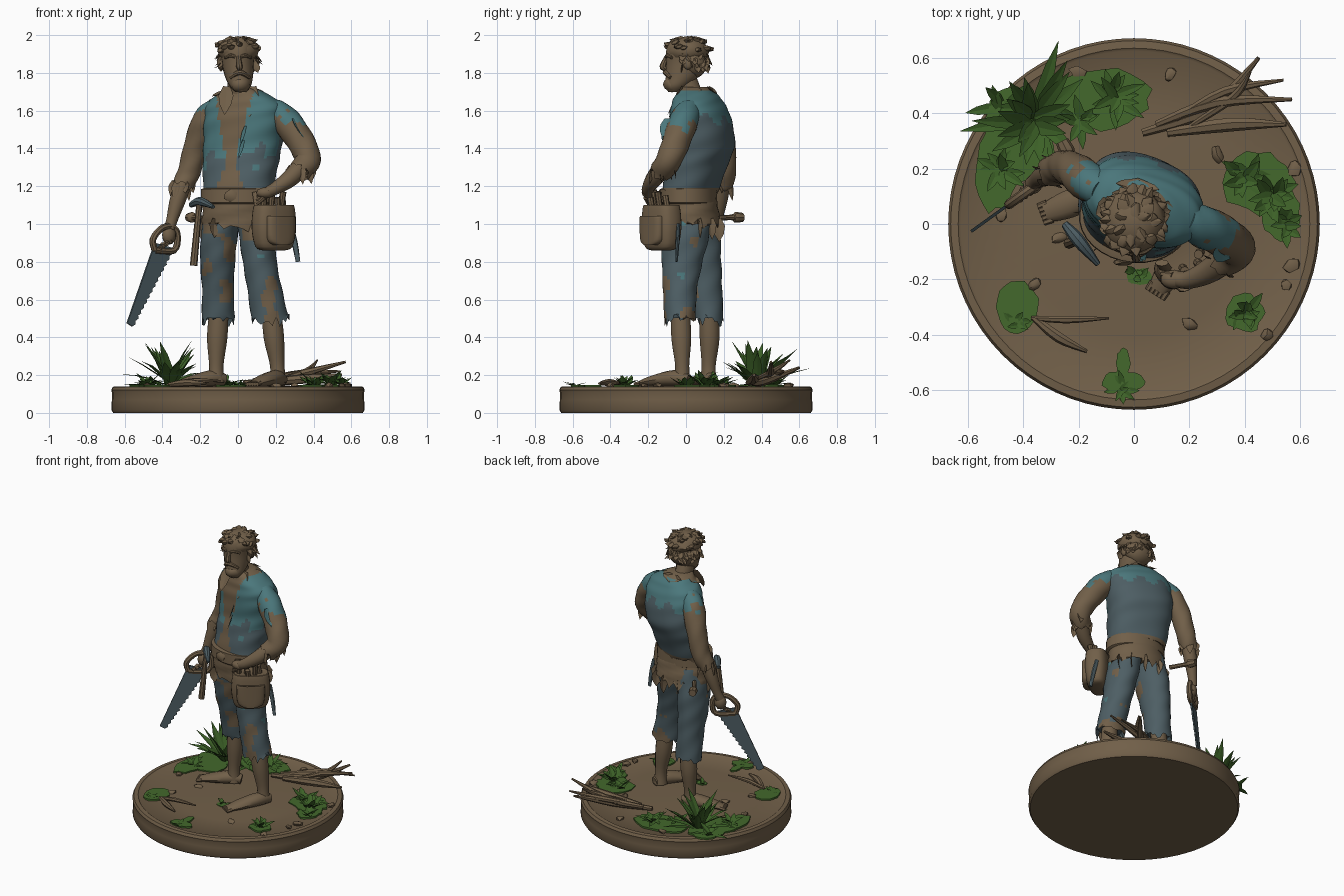
import bpy, bmesh, math, random
from mathutils import Vector, Matrix, noise

random.seed(4)
V, U = Vector, random.uniform
COLS = {"brown": (.165, .115, .066), "teal": (.07, .185, .2), "slate": (.075, .112, .127),
        "moss_green": (.056, .14, .025), "leaf_green": (.045, .118, .02)}
MATS = {}
for k, c in COLS.items():
    MATS[k] = bpy.data.materials.new(k)
    MATS[k].diffuse_color = (*c, 1)


def finish(name, bm, col, rule=None, angle=40):
    """Turn a bmesh into an object; rule(face centre) picks a colour name."""
    bmesh.ops.recalc_face_normals(bm, faces=bm.faces)
    me = bpy.data.meshes.new(name)
    names = [col] + [k for k in COLS if k != col] if rule else [col]
    for k in names:
        me.materials.append(MATS[k])
    for f in bm.faces:
        f.smooth = True
        if rule:
            f.material_index = names.index(rule(f.calc_center_median()))
    bm.to_mesh(me)
    bm.free()
    me.set_sharp_from_angle(angle=math.radians(angle))
    ob = bpy.data.objects.new(name, me)
    bpy.context.collection.objects.link(ob)
    return ob


def tube(name, pts, col="brown", n=14, ref=None, axis=None, ragged=0, rule=None, bump=0, steps=4, power=1):
    """Smooth loft through (x, y, z, radius a, radius b); ragged makes a torn end."""
    P = [tuple(p) if len(p) == 5 else (*p, p[3]) for p in pts]
    E = [P[0]] + P + [P[-1]]
    Q = []
    for i in range(len(P) - 1):
        for s in range(steps):
            t = s / steps
            Q.append([.5 * (2*b + (c-a)*t + (2*a-5*b+4*c-d)*t*t + (3*b-a-3*c+d)*t**3)
                      for a, b, c, d in zip(*E[i:i+4])])
    Q.append(list(P[-1]))
    whole = (V(Q[-1][:3]) - V(Q[0][:3])).normalized()
    ref = V(ref or ((0, 0, 1) if abs(whole.z) < .7 else (0, 1, 0)))
    bm, rings = bmesh.new(), []
    for i, q in enumerate(Q):
        t = V(axis) if axis else (V(Q[min(i+1, len(Q)-1)][:3]) - V(Q[max(i-1, 0)][:3])).normalized()
        s = t.cross(ref).normalized()
        b = s.cross(t)
        ring = []
        for k in range(n):
            a = 2 * math.pi * k / n
            g = 1 + bump * math.sin(3*a + i*6.8/steps)
            ca, sa = [math.copysign(abs(w)**power, w) for w in (math.cos(a), math.sin(a))]
            ring.append(V(q[:3]) + s*max(q[3], .002)*ca*g + b*max(q[4], .002)*sa*g)
        rings.append(ring)
    if ragged:
        c, last = V(Q[-1][:3]), rings[-1]
        rings.append([c + (p-c)*.82 - t*ragged for p in last])
        rings[-2] = [p + t*U(-ragged, ragged) for p in last]
    rv = [[bm.verts.new(p) for p in r] for r in rings]
    for r0, r1 in zip(rv, rv[1:]):
        for k in range(n):
            bm.faces.new((r0[k], r0[(k+1) % n], r1[(k+1) % n], r1[k]))
    bm.faces.new(rv[0])
    bm.faces.new(rv[-1])
    return finish(name, bm, col, rule)


def blob(name, loc, size, col="brown", jitter=0, sub=2, rot=0):
    bm = bmesh.new()
    bmesh.ops.create_icosphere(bm, subdivisions=sub, radius=1)
    for v in bm.verts:
        v.co *= 1 + U(-jitter, jitter)
    bm.transform(Matrix.Translation(loc) @ Matrix.Rotation(rot, 4, 'Z') @ Matrix.Diagonal((*size, 1)))
    return finish(name, bm, col)


def blades(name, items, col="brown"):
    """Pointed bent strips: (base, direction, length, width, droop)."""
    bm = bmesh.new()
    for base, d, L, w, droop in items:
        d = V(d).normalized()
        s = d.cross(V((0, 0, 1)) if abs(d.z) < .97 else V((-base[1], base[0], 0))).normalized()
        up, prev = s.cross(d), None
        for k, f in enumerate((.45, 1, .75, .03)):
            p = V(base) + d*L*k/3 - V((0, 0, droop*(k/3)**2))
            row = [bm.verts.new(p + s*w*f*e - up*(.25*w*f if e == 0 else 0)) for e in (-1, 0, 1)]
            if prev:
                for j in (0, 1):
                    bm.faces.new((prev[j], prev[j+1], row[j+1], row[j]))
            prev = row
    return finish(name, bm, col, angle=25)


def prism(name, poly, thick, col, place):
    """Extrude a 2D outline; place(u, v, w) maps it into space."""
    bm = bmesh.new()
    a, b = [[bm.verts.new(place(u, v, w)) for u, v in poly] for w in (-thick/2, thick/2)]
    bm.faces.new(a)
    bm.faces.new(b)
    for k in range(len(poly)):
        j = (k+1) % len(poly)
        bm.faces.new((a[k], a[j], b[j], b[k]))
    return finish(name, bm, col)


# Round display base
DOWN, TURN = (0, 0, -1), (.34, .94, 0)
tube("base", [(0, 0, z, r) for r, z in ((.66, 0), (.67, .015), (.668, .07), (.668, .11), (.671, .12), (.662, .138),
     (.635, .141), (.625, .134), (.4, .14), (.05, .147))], n=72, axis=(0, 0, 1), ref=(0, 1, 0), steps=1)

# Head, beard, nose, ears and brows
tube("head", [(.015, -.06, 1.70, .03, .035), (.012, -.05, 1.73, .056, .062), (.005, -.02, 1.78, .074, .088),
     (0, 0, 1.85, .085, .106), (0, 0, 1.92, .09, .106), (0, 0, 1.965, .07, .085), (0, 0, 1.985, .02, .02)],
     n=18, axis=(0, 0, 1), ref=(0, 1, 0))
tube("nose", [(.003, -.103, 1.885, .011), (.006, -.118, 1.85, .015), (.008, -.122, 1.83, .017), (.008, -.105, 1.82, .01)], n=8)
tube("moustache", [(-.04, -.085, 1.775, .01), (.01, -.11, 1.803, .014), (.06, -.082, 1.775, .01)], n=8)
blob("beard", (.012, -.075, 1.737), (.05, .045, .042), jitter=.08)
for s in (-1, 1):
    blob("ear", (s*.09, .01, 1.85), (.016, .026, .034))
    tube("brow", [(s*.015, -.104, 1.885, .009), (s*.04, -.098, 1.892, .01), (s*.07, -.076, 1.88, .008)], n=8)

# Tousled hair: cap, clumps and locks
blob("hair", (0, .01, 1.918), (.112, .115, .076), jitter=.05)
blob("hair_back", (0, .045, 1.855), (.1, .073, .085), jitter=.06)
for i in range(34):
    a, h = i*2.4, U(-.1, .95)
    r = math.sqrt(1-h*h)
    blob("hair_clump", (.1*r*math.cos(a), .01+.104*r*math.sin(a), 1.922+.062*h), (.035, .022, .016), jitter=.25, sub=1, rot=a)
locks = []
for i in range(70):
    a, h = U(-.35, math.pi+.35), U(0, .7)
    out = V((math.cos(a), math.sin(a), 0))
    rad = .108 * math.sqrt(1 - .75*h*h)
    locks.append((out*rad*.9 + V((0, .012, 1.85+.12*h)), out*.35 + V((U(-.4, .4), U(-.2, .2), -.8)), U(.05, .075), .02, -.01))
blades("hair_locks", locks)
tube("neck", [(0, .0, 1.76, .055, .06), (.005, .03, 1.66, .062, .066), (.01, .04, 1.58, .09, .08)], n=14)


# Vest torso with open chest, teal yoke and slate lower part
def vest(c):
    q = c - V((.025, .06, 0))
    lx, fr = q.x*.94 - q.y*.34, q.x*.34 + q.y*.94
    if c.z > 1.705 or c.z < 1.19:
        return "brown"
    if fr < -.02:
        if c.z > 1.3 and abs(lx+.015) < .02 + .22*(c.z-1.3):
            return "brown"
        if c.z < 1.31 and abs(lx+.01) < .05*(1.36-c.z)/.1:
            return "brown"
    edge = 1.55 + .035*math.sin(lx*42) if fr > 0 else 1.37 + .14*noise.noise(c*12)
    return "teal" if c.z > edge else "slate"


tube("vest", [(.01, .045, 1.725, .07, .07), (.025, .055, 1.69, .13, .1), (.035, .065, 1.635, .203, .125),
     (.035, .077, 1.55, .218, .15), (.025, .087, 1.42, .21, .16), (.012, .055, 1.3, .2, .15), (0, .02, 1.165, .186, .138)],
     "slate", n=56, axis=DOWN, ref=TURN, ragged=.015, rule=vest, bump=.012, power=.87, steps=8)
# Collar and ragged vest rags
blades("collar", [((-.06, -.02, 1.73), (-.05, -.36, -.7), .17, .04, 0), ((.08, -.02, 1.73), (-.1, -.34, -.8), .18, .04, 0),
       ((-.07, .06, 1.71), (-.8, -.3, -.4), .08, .05, 0), ((.08, .05, 1.72), (.8, -.4, -.4), .08, .05, 0),
       ((.01, .12, 1.73), (.1, .7, -.6), .06, .08, 0)])
blades("vest_edge", [((.04-.01*k, -.105-.004*k, 1.52-.075*k), (-.25, -.12, -.9), .1, .025, 0) for k in range(2)], "teal")

# Belt, buckle and torn shirt tail
tube("belt", [(0, .012, z, r, r*.76) for z, r in ((1.19, .175), (1.185, .197), (1.115, .2), (1.105, .185))],
     n=30, axis=DOWN, ref=(.15, .99, 0), steps=1)
blob("buckle", (-.04, -.138, 1.15), (.04, .015, .035), sub=1)
tube("shirt_tail", [(0, .015, 1.15, .184, .142), (0, .025, 1.07, .19, .148), (0, .035, .985, .192, .15)],
     n=34, axis=DOWN, ref=(.15, .99, 0), ragged=.045, bump=.02)
blades("shirt_rags", [((.185*math.cos(a), .03+.146*math.sin(a), 1.03), (.05*math.cos(a), .05*math.sin(a), -1), U(.08, .14), .035, 0)
       for a in (.3, .8, 1.3, 1.9, 2.5, 3.1, 4.0, 5.2)])


# Trousers with brown patches, shins and bare feet
def patched(c):
    k = noise.noise(c*9 + V((3, 1, 0)))
    return "brown" if k > .3 and c.y < .06 else "teal" if k < -.5 and c.y < 0 else "slate"


LEGS = (("right", [(-.08, .04, 1.1, .09, .115), (-.098, .055, .95, .097, .125), (-.108, .075, .8, .092, .112),
                   (-.106, .1, .65, .084, .092), (-.105, .12, .49, .088, .078)],
         [(-.1, .12, .55, .05), (-.11, .125, .4, .054), (-.115, .12, .25, .038), (-.115, .12, .16, .045)],
         [(-.07, .14, .175, .03), (-.13, .115, .185, .046, .042), (-.24, .07, .17, .05, .03), (-.32, .04, .155, .035, .015)]),
        ("left", [(.075, .02, 1.1, .09, .115), (.1, .0, .95, .097, .125), (.115, -.02, .8, .09, .108),
                  (.142, -.032, .65, .092, .09), (.172, -.032, .49, .1, .082)],
         [(.175, -.03, .55, .05), (.19, -.025, .4, .054), (.208, -.02, .25, .038), (.21, -.02, .16, .045)],
         [(.235, .015, .175, .03), (.2, -.06, .185, .046, .042), (.13, -.17, .17, .05, .03), (.085, -.24, .155, .035, .015)]))
for side, trouser, shin, foot in LEGS:
    tube(side + "_trouser", trouser, "slate", n=30, axis=DOWN, ragged=.035, rule=patched, bump=.02, steps=8)
    tube(side + "_shin", shin)
    tube(side + "_foot", foot, n=12)
    heel, toe = V(foot[2][:3]), V(foot[3][:3])
    d = (toe - heel).normalized()
    for k in range(5):
        p = heel.lerp(toe, .8) + d.cross(V((0, 0, 1)))*(k-2)*.016
        tube(side + "_toe", [(*p, .012), (*(p + d*.035), .01)], n=6, steps=1)

# Arms with torn sleeves
ARMS = (("right", [(-.11, .115, 1.62, .055), (-.168, .155, 1.55, .072), (-.22, .195, 1.42, .065), (-.258, .205, 1.28, .06), (-.295, .19, 1.2, .056)],
         [(-.26, .2, 1.3, .045), (-.315, .18, 1.14, .043), (-.35, .16, 1.02, .03), (-.365, .145, .97, .03)], 1.6),
        ("left", [(.18, .02, 1.61, .06), (.25, -.01, 1.55, .076), (.33, -.05, 1.44, .074), (.37, -.09, 1.34, .068), (.325, -.13, 1.28, .062)],
         [(.36, -.1, 1.33, .05), (.28, -.165, 1.245, .046), (.2, -.2, 1.19, .034), (.16, -.2, 1.17, .03)], 1.54))
for side, sleeve, fore, top in ARMS:
    tube(side + "_sleeve", sleeve, n=24, ref=(0, 1, 0), ragged=.022, bump=.025, steps=6,
         rule=lambda c: "teal" if c.z > top + .14*noise.noise(c*13) else "brown")
    tube(side + "_forearm", fore, n=12, ref=(0, 1, 0))
    e = V(sleeve[-1][:3])
    blades(side + "_sleeve_rags", [(e + V((.045*math.cos(a), .045*math.sin(a), .03)), (.2*math.cos(a), .2*math.sin(a), -1), U(.06, .11), .025, 0)
           for a in range(6)])
blades("shoulder_rags", [((.29+.02*k, -.1+.04*k, 1.56-.01*k), (.45, -.2+.1*k, -.8), .12, .03, 0) for k in range(3)], "teal")
blades("elbow_rags", [((.375, -.11, 1.35), (.1, -.05, -1), .13, .04, 0), ((.385, -.06, 1.36), (.1, .05, -1), .12, .03, 0)])
blob("right_hand", (-.365, .14, .94), (.04, .032, .05), rot=.6)
blob("left_hand", (.145, -.2, 1.165), (.05, .035, .03))
for k in range(4):
    tube("right_finger", [(-.345-.018*k, .165-.012*k, .93-.012*k, .012), (-.36-.018*k, .12-.012*k, .905-.012*k, .012)], n=6, steps=1)
    tube("left_finger", [(.14, -.185-.01*k, 1.185-.015*k, .012), (.1, -.18-.006*k, 1.16-.018*k, .01)], n=6, steps=1)


# Hand saw: toothed blade and looped handle
def saw_plane(x, z, w):
    return V((x + .55*w, (x+.37)*.72 + .13 - .83*w, z))


teeth = []
for i in range(15):
    t = i / 14
    teeth += [(-.335 - .21*t, .87 - .40*t), (-.335 - .21*(t+.03) - .01, .87 - .40*(t+.03))]
prism("saw_blade", teeth + [(-.588, .475), (-.465, .83), (-.44, .9)], .011, "slate", saw_plane)
loop = [(-.44, .86), (-.45, .92), (-.40, .98), (-.34, .98), (-.32, .93), (-.34, .86), (-.44, .86)]
tube("saw_handle", [(*saw_plane(x, z, 0), .018) for x, z in loop], n=8, ref=(.55, -.83, 0))

# Tool pouch with front pocket, straps and tools
tube("pouch", [(.19, -.13, z, a, b) for z, a, b in ((.86, .06, .035), (.88, .105, .06), (.98, .125, .075), (1.09, .115, .07), (1.1, .1, .06))],
     n=24, axis=DOWN, ref=(-.6, .8, 0), power=.7)
tube("pouch_pocket", [(.225, -.18, z, a, .035) for z, a in ((.89, .05), (.92, .085), (1.03, .09), (1.04, .08))],
     n=18, axis=DOWN, ref=(-.6, .8, 0), power=.7)
for x, y, h in ((.13, -.17, 1.16), (.17, -.15, 1.18), (.22, -.13, 1.17), (.25, -.09, 1.15), (.21, -.17, 1.14)):
    tube("pouch_tool", [(x, y, 1.03, .014), (x+U(-.02, .02), y-.02, h, .017)], n=8, steps=1)
tube("pouch_strap", [(.1, -.14, 1.17, .025, .012), (.12, -.17, 1.05, .025, .012)], n=8)
tube("knife", [(.275, -.04, 1.0, .014, .01), (.3, -.045, .9, .016, .01), (.318, -.05, .8, .012, .006)], "slate", n=8)
# Hammer on the right hip and a short dowel behind
tube("hammer_handle", [(-.205, -.06, 1.1, .016), (-.235, -.07, .78, .02)], n=8, steps=1)
tube("hammer_head", [(-.25, 0, 1.1, .014), (-.2, -.06, 1.12, .024), (-.13, -.145, 1.09, .01)], "slate", n=8)
tube("dowel", [(-.17, .15, 1.03, .015), (-.23, .24, 1.035, .015), (-.24, .26, 1.035, .028), (-.26, .3, 1.035, .024)], n=8)

# Moss patches lying on the base
for x, y, rx, ry in ((-.42, .37, .12, .12), (-.5, .2, .075, .16), (-.12, .45, .18, .11), (-.38, .25, .1, .1), (.45, .15, .13, .11),
                     (.53, .04, .07, .1), (.4, -.32, .07, .07), (-.42, -.3, .075, .09), (-.04, -.57, .075, .04), (-.04, -.5, .025, .05), (.02, -.19, .05, .03)):
    out = [(x + rx*math.cos(a)*(g := U(.88, 1.1)), y + ry*math.sin(a)*g) for a in [i*math.pi/10 for i in range(20)]]
    prism("moss", out, .012, "moss_green", lambda u, v, w: V((u, v, .142 + w)))

# Leafy plants: (x, y, leaf length, leaf width, rise, count)
for x, y, L, w, rise, n in ((-.36, .37, .3, .026, 1.7, 26), (-.07, .46, .12, .018, .8, 16), (-.2, .38, .1, .018, .6, 10), (-.48, .2, .1, .018, .6, 12),
                            (-.47, .42, .12, .02, .8, 8), (.4, .17, .11, .022, .7, 14), (.5, .1, .13, .022, 1, 16), (.55, .0, .09, .018, .9, 10),
                            (.4, -.32, .09, .017, 1, 14), (-.04, -.59, .06, .012, .6, 9), (-.42, -.35, .05, .012, .5, 6), (.01, -.18, .05, .012, 1, 6)):
    blades("plant", [((x+U(-.02, .02), y+U(-.02, .02), .145), (math.cos(a), math.sin(a), U(.25, 1.5)*rise), L*U(.75, 1.1), w, L*U(.08, .3))
           for a in [i*2.4 for i in range(n)]], "leaf_green")

# Dead branches and stone chips
for a, m, b, r in (((.03, .33, .16), (.28, .42, .17), (.45, .6, .24), .024), ((.08, .36, .17), (.3, .44, .2), (.57, .45, .27), .022),
                   ((.12, .33, .16), (.35, .36, .18), (.55, .36, .2), .026), ((.15, .38, .18), (.33, .48, .21), (.54, .52, .22), .018),
                   ((.2, .35, .17), (.36, .46, .22), (.42, .55, .28), .016), ((-.37, -.34, .15), (-.24, -.345, .17), (-.09, -.34, .17), .014),
                   ((-.36, -.34, .15), (-.27, -.41, .16), (-.17, -.46, .155), .02)):
    tube("branch", [(*a, r*.6), (*m, r), (*b, r*.3)], n=7)
for x, y in ((.57, -.15), (.55, -.22), (.2, -.36), (-.36, -.22), (.13, .54), (-.48, .03), (.3, .25), (-.2, .55), (.48, -.4), (.58, .2), (-.27, -.05)):
    blob("stone_chip", (x, y, .145), (U(.02, .04), U(.02, .03), .015), jitter=.2, sub=1, rot=U(0, 3))
